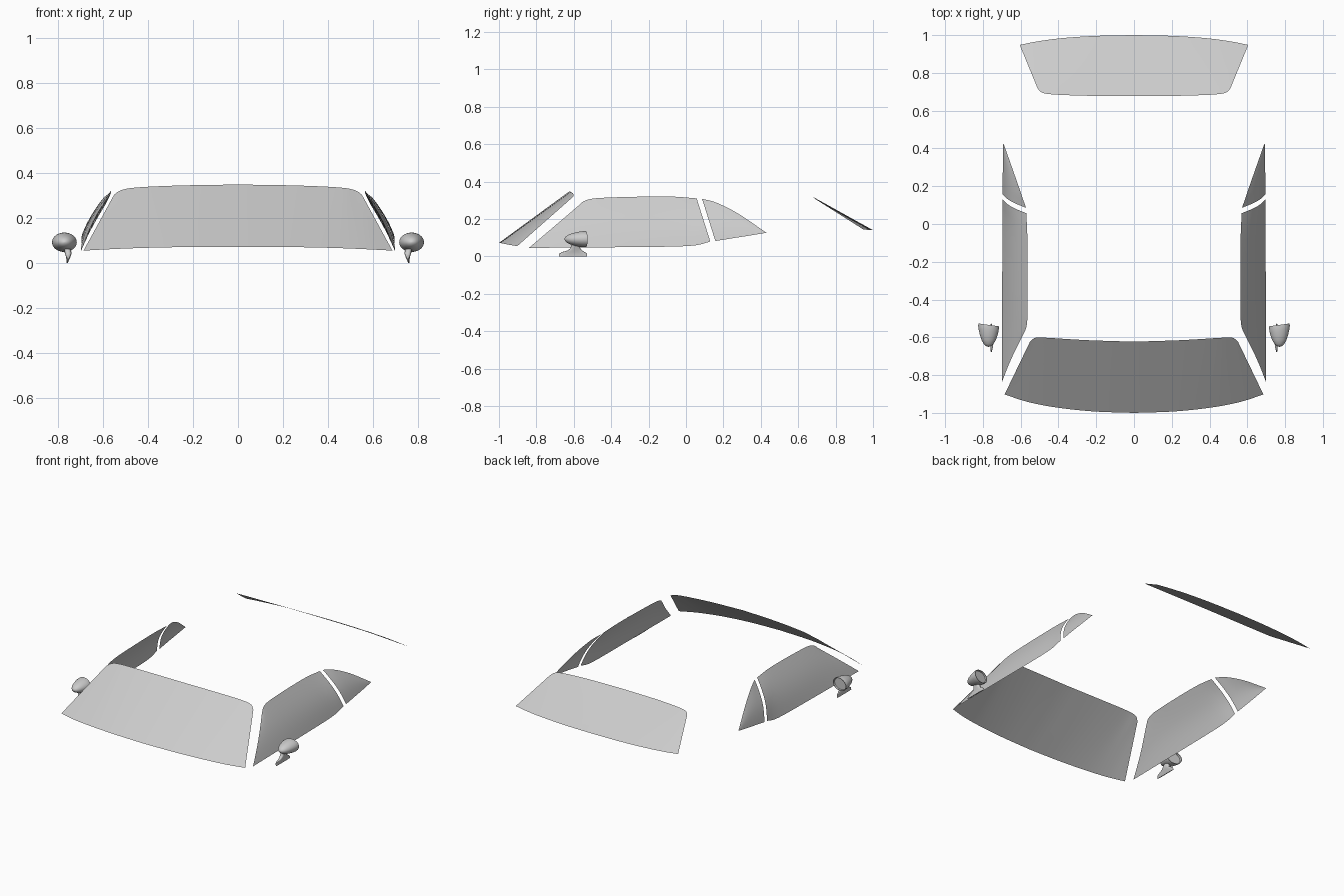
import bpy, bmesh, math
from mathutils import Vector

if "Cube" in bpy.data.objects:
    bpy.data.objects.remove(bpy.data.objects["Cube"])


def finish(name, bm):
    # Merge, smooth and mirror across x = 0
    bmesh.ops.remove_doubles(bm, verts=bm.verts, dist=0.0002)
    bmesh.ops.recalc_face_normals(bm, faces=bm.faces)
    me = bpy.data.meshes.new(name)
    bm.to_mesh(me)
    bm.free()
    ob = bpy.data.objects.new(name, me)
    bpy.context.collection.objects.link(ob)
    bpy.ops.object.select_all(action='DESELECT')
    bpy.context.view_layer.objects.active = ob
    ob.select_set(True)
    bpy.ops.object.shade_smooth_by_angle(angle=math.radians(35))
    m = ob.modifiers.new("mirror", 'MIRROR')
    m.use_clip = True
    m.merge_threshold = 0.0005
    return ob


def spline(pts, sub=4):
    # Smooth curve through the given points
    p = [Vector(q) for q in pts]
    p = [p[0] * 2 - p[1]] + p + [p[-1] * 2 - p[-2]]
    out = []
    for i in range(1, len(p) - 2):
        a, b, c, d = p[i - 1:i + 3]
        for k in range(sub):
            t = k / sub
            out.append(0.5 * (2 * b + (c - a) * t + (2 * a - 5 * b + 4 * c - d) * t * t
                              + (3 * b - a - 3 * c + d) * t ** 3))
    return out + [p[-2]]


def skin(bm, rows, closed=False):
    vs = [[bm.verts.new(c) for c in r] for r in rows]
    n = len(vs[0])
    for r, s in zip(vs, vs[1:]):
        for j in range(n if closed else n - 1):
            k = (j + 1) % n
            bm.faces.new((r[j], r[k], s[k], s[j]))
    return vs


def glass(name, low, high, bulge=lambda u: 0, rows=8):
    # Curved pane between a lower and an upper edge, bowed outward in x
    lo, hi = spline(low), spline(high)
    n = len(lo) - 1
    grid = []
    for r in range(rows + 1):
        v = r / rows
        grid.append([a.lerp(b, v) + Vector((bulge(i / n) * math.sin(math.pi * v), 0, 0))
                     for i, (a, b) in enumerate(zip(lo, hi))])
    bm = bmesh.new()
    skin(bm, grid)
    return finish(name, bm)


# Windshield and rear window (half panes, mirrored)
glass("windshield",
      [(0, -1, .072), (.22, -.992, .071), (.42, -.97, .067), (.57, -.94, .061), (.685, -.902, .055)],
      [(0, -.623, .348), (.25, -.615, .344), (.45, -.603, .335), (.52, -.602, .322), (.55, -.622, .302)])
glass("rear_window",
      [(0, 1, .14), (.2, .996, .14), (.38, .984, .141), (.51, .967, .142), (.605, .948, .144)],
      [(0, .677, .319), (.25, .679, .317), (.43, .686, .311), (.49, .697, .303), (.512, .722, .287)])

# Door and quarter windows
glass("door_window",
      [(.70, -.84, .045), (.699, -.62, .047), (.698, -.35, .049), (.696, .01, .055), (.695, .13, .079)],
      [(.586, -.585, .262), (.567, -.53, .302), (.563, -.4, .315), (.564, -.1, .32), (.570, .057, .31)],
      lambda u: .006 + .014 * u)
glass("quarter_window",
      [(.695, .157, .082), (.695, .25, .097), (.694, .34, .111), (.692, .43, .126)],
      [(.572, .086, .308), (.599, .165, .286), (.639, .28, .228), (.692, .43, .126)],
      lambda u: .02 * (1 - u))

# Mirror head: rounded shell with a recessed rear glass
bm = bmesh.new()
rings = [(-.650, .03), (-.646, .25), (-.635, .47), (-.615, .68), (-.59, .84), (-.565, .95),
         (-.545, 1), (-.534, .98), (-.534, .9), (-.545, .87)]
rows = []
for y, s in rings:
    row = []
    for i in range(32):
        a = 2 * math.pi * i / 32
        dx = .055 * s * math.cos(a)
        tilt = dx * .12 * (y + .65) / .1
        row.append((.77 + dx, y + tilt, .092 + .043 * s * math.sin(a)))
    rows.append(row)
vs = skin(bm, rows, True)
bm.faces.new(vs[0])
bm.faces.new(vs[-1])
finish("mirror_head", bm)

# Mirror foot: flared stem cut against the sloping door
bm = bmesh.new()
rows = []
for z, y0, y1, x0, x1 in [(0, -.678, -.528, .755, .760), (.014, -.678, -.528, .749, .760),
                          (.022, -.665, -.54, .745, .762), (.032, -.632, -.557, .741, .764),
                          (.043, -.618, -.565, .738, .768), (.062, -.612, -.568, .742, .772)]:
    ym, xm = (y0 + y1) / 2, (x0 + x1) / 2
    row = []
    for i in range(20):
        a = 2 * math.pi * i / 20
        c, s = math.cos(a), math.sin(a)
        row.append((xm + (x1 - x0) / 2 * math.copysign(abs(c) ** .7, c),
                    ym + (y1 - y0) / 2 * math.copysign(abs(s) ** .7, s), z))
    rows.append(row)
vs = skin(bm, rows, True)
bm.faces.new(vs[0])
bm.faces.new(vs[-1])
finish("mirror_foot", bm)
